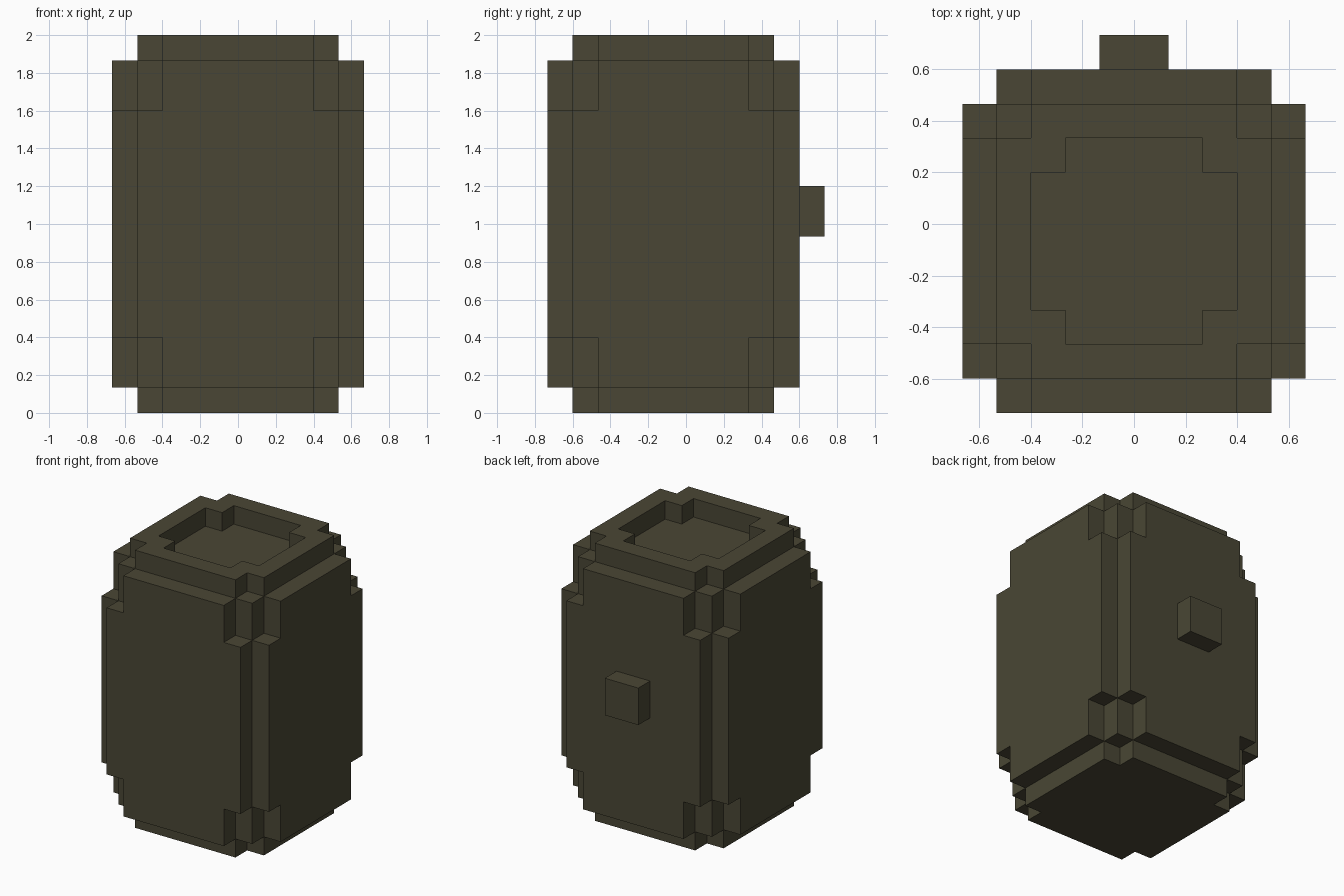
import bpy, bmesh, math
from mathutils import Vector

cube = bpy.data.objects.get("Cube")
if cube:
    bpy.data.objects.remove(cube, do_unlink=True)

U = 2 / 15                 # edge of one block
MID_Y = -0.5               # barrel centre, in blocks

olive = bpy.data.materials.new("dark olive")
olive.use_nodes = True
colour = (0.068, 0.062, 0.035, 1)
olive.diffuse_color = colour
olive.node_tree.nodes["Principled BSDF"].inputs["Base Color"].default_value = colour


def notched(x, y, half, cut):
    """Inside a square of half width `half` with square corners `cut` removed."""
    a, b = abs(x), abs(y)
    return max(a, b) < half and min(a, b) < half - cut


def inside_barrel(x, y, z):
    """Stepped barrel, the same at both ends, with a shallow recess on top."""
    end = min(z, 15 - z)
    if end < 0:
        return False
    if end < 1:                                   # end caps
        recess = z > 14 and notched(x, y, 3, 1)
        return notched(x, y, 4, 1) and not recess
    if end < 3:                                   # shoulders
        return notched(x, y, 5, 2) or max(abs(x), abs(y)) < 4
    return notched(x, y, 5, 1)                    # straight middle


def inside_button(x, y, z):
    return abs(x) < 1 and 5 < y < 6 and 7 < z < 9


def build(name, inside, hidden=lambda p: False):
    """Skin the blocks of a part and merge the flat regions."""
    bm = bmesh.new()
    axes = [Vector(v) for v in ((1, 0, 0), (0, 1, 0), (0, 0, 1))]
    for i in range(-6, 6):
        for j in range(-6, 6):
            for k in range(15):
                c = Vector((i + 0.5, j + 0.5, k + 0.5))
                if not inside(*c):
                    continue
                for n in range(3):
                    for s in (1, -1):
                        d = axes[n] * s
                        if inside(*(c + d)) or hidden(c + d):
                            continue
                        p, q = axes[(n + 1) % 3] / 2, axes[(n + 2) % 3] / 2 * s
                        m = c + d / 2 + Vector((0, MID_Y, 0))
                        ring = (m - p - q, m + p - q, m + p + q, m - p + q)
                        bm.faces.new([bm.verts.new(v * U) for v in ring])
    bmesh.ops.remove_doubles(bm, verts=bm.verts, dist=0.001)
    bmesh.ops.dissolve_limit(bm, angle_limit=math.radians(1),
                             verts=bm.verts, edges=bm.edges)
    mesh = bpy.data.meshes.new(name)
    bm.to_mesh(mesh)
    bm.free()
    mesh.materials.append(olive)
    obj = bpy.data.objects.new(name, mesh)
    bpy.context.collection.objects.link(obj)
    return obj


# Barrel body, and the small button on its back
build("barrel", inside_barrel)
build("back_button", inside_button, hidden=lambda p: inside_barrel(*p))
